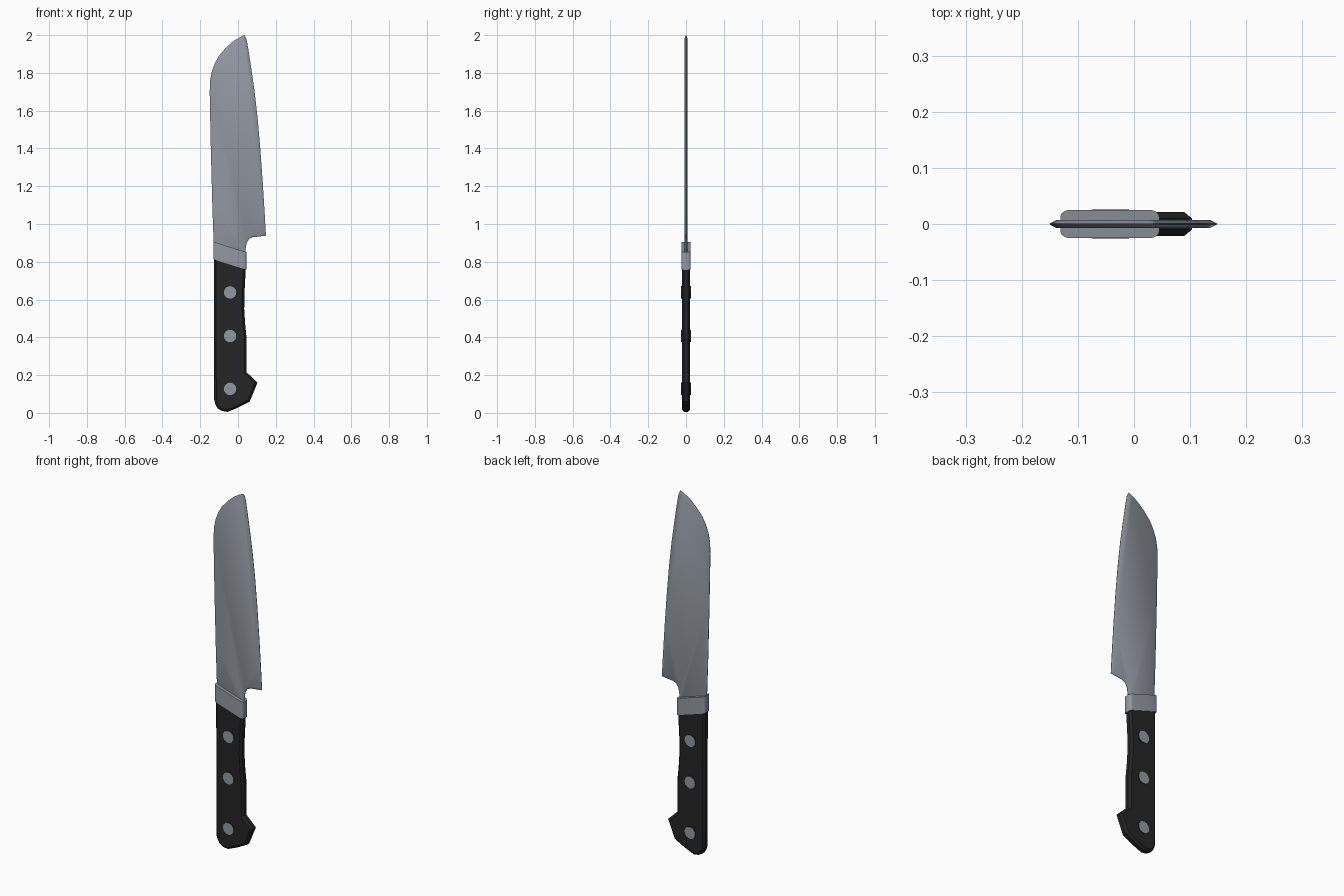
import bpy, bmesh, math
from mathutils import Vector

if "Cube" in bpy.data.objects:
    bpy.data.objects.remove(bpy.data.objects["Cube"])


def material(name, rgb):
    m = bpy.data.materials.new(name)
    m.diffuse_color = (*rgb, 1)
    m.use_nodes = True
    m.node_tree.nodes["Principled BSDF"].inputs["Base Color"].default_value = m.diffuse_color
    return m


STEEL = material("steel grey", (0.29, 0.315, 0.365))
BLACK = material("handle black", (0.018, 0.018, 0.018))


def finish(name, bm, mats, angle):
    bmesh.ops.recalc_face_normals(bm, faces=bm.faces)
    me = bpy.data.meshes.new(name)
    bm.to_mesh(me)
    bm.free()
    ob = bpy.data.objects.new(name, me)
    bpy.context.collection.objects.link(ob)
    for m in mats:
        me.materials.append(m)
    bpy.ops.object.select_all(action='DESELECT')
    ob.select_set(True)
    bpy.context.view_layer.objects.active = ob
    bpy.ops.object.shade_smooth_by_angle(angle=math.radians(angle))
    return ob


def inset(pts, d):
    """Move a counter-clockwise outline inwards by d, with mitred corners."""
    out = []
    for i, p in enumerate(pts):
        p = Vector(p)
        a = (p - Vector(pts[i - 1])).normalized()
        b = (Vector(pts[(i + 1) % len(pts)]) - p).normalized()
        na, nb = Vector((-a.y, a.x)), Vector((-b.y, b.x))
        out.append(p + (na + nb) * d / max(0.35, 1 + na.dot(nb)))
    return out


def slab(name, pts, edge, half, bevel, mat, angle):
    """Flat plate from an x-z outline whose rim slopes from +-edge to +-half."""
    inner = inset(pts, bevel)
    bm = bmesh.new()
    rings = [[bm.verts.new((p[0], y, p[1])) for p in ring]
             for ring, y in ((inner, -half), (pts, -edge), (pts, edge), (inner, half))]
    n = len(pts)
    for r, s in zip(rings, rings[1:]):
        for i in range(n):
            j = (i + 1) % n
            bm.faces.new((r[i], r[j], s[j], s[i]))
    bm.faces.new(rings[0])
    bm.faces.new(rings[-1][::-1])
    return finish(name, bm, [mat], angle)


# Blade, its foot hidden in the bolster
slab("blade", [
    (-0.127, 0.84), (0.038, 0.80), (0.04, 0.865), (0.046, 0.90), (0.058, 0.92),
    (0.078, 0.93), (0.148, 0.938), (0.141, 1.06), (0.131, 1.22), (0.118, 1.40),
    (0.104, 1.56), (0.088, 1.70), (0.071, 1.82), (0.054, 1.93), (0.045, 1.98),
    (0.034, 2.0), (0.012, 1.99), (-0.022, 1.97), (-0.062, 1.935), (-0.10, 1.892),
    (-0.122, 1.852), (-0.138, 1.81), (-0.147, 1.765), (-0.15, 1.70),
    (-0.144, 1.40), (-0.136, 1.10)],
    0.001, 0.007, 0.012, STEEL, 35)

# Handle with hooked butt
slab("handle", [
    (-0.055, 0.005), (0.0, 0.028), (0.062, 0.06), (0.103, 0.16), (0.046, 0.215),
    (0.046, 0.39), (0.038, 0.47), (0.033, 0.55), (0.034, 0.63), (0.041, 0.76),
    (0.041, 0.79), (-0.127, 0.84), (-0.126, 0.07), (-0.12, 0.045),
    (-0.107, 0.023), (-0.085, 0.01)],
    0.010, 0.021, 0.011, BLACK, 25)

# Bolster: rounded cross-section cut on a slant
X0, X1, Y, RX, RY = -0.131, 0.045, 0.025, 0.016, 0.012
section = []
for k, (sx, sy) in enumerate(((1, 1), (-1, 1), (-1, -1), (1, -1))):
    cx, cy = (X1 - RX if sx > 0 else X0 + RX), sy * (Y - RY)
    for s in range(5):
        a = math.pi / 2 * (k + s / 4)
        section.append((cx + RX * math.cos(a), cy + RY * math.sin(a)))
bm = bmesh.new()
low, top = [[bm.verts.new((x, y, z - 0.315 * (x - X0))) for x, y in section]
            for z in (0.813, 0.906)]
for i in range(len(section)):
    j = (i + 1) % len(section)
    bm.faces.new((low[i], low[j], top[j], top[i]))
bm.faces.new(low[::-1])
bm.faces.new(top)
finish("bolster", bm, [STEEL], 30)

# Rivets: black collars with steel faces on both sides
for label, z in (("upper", 0.638), ("middle", 0.407), ("lower", 0.127)):
    bm = bmesh.new()
    rings = [[bm.verts.new((-0.042 + 0.033 * math.cos(t * math.pi / 8), y,
                            z + 0.033 * math.sin(t * math.pi / 8)))
              for t in range(16)] for y in (-0.0255, 0.0255)]
    for i in range(16):
        j = (i + 1) % 16
        bm.faces.new((rings[0][i], rings[0][j], rings[1][j], rings[1][i])).material_index = 1
    bm.faces.new(rings[0])
    bm.faces.new(rings[1][::-1])
    finish(label + "_rivet", bm, [STEEL, BLACK], 30)
